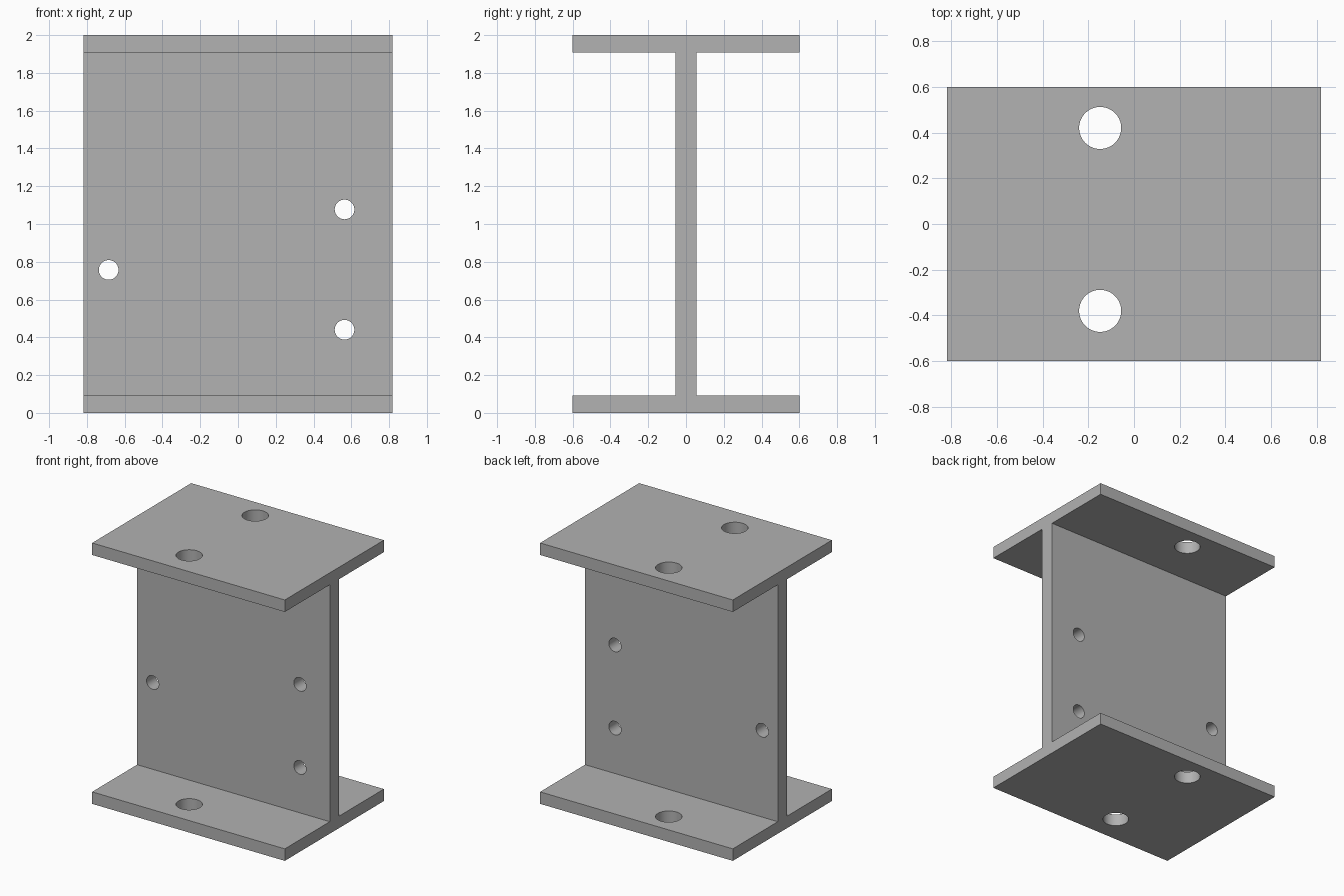
import bpy
import bmesh
from math import radians

cube = bpy.data.objects.get("Cube")
if cube:
    bpy.data.objects.remove(cube, do_unlink=True)

HALF_LEN, HALF_WIDTH, HEIGHT = 0.817, 0.6, 2.0
FLANGE, HALF_WEB = 0.092, 0.055

steel = bpy.data.materials.new("steel_grey")
steel.use_nodes = True
colour = (0.445, 0.445, 0.445, 1)
steel.diffuse_color = colour
steel.node_tree.nodes["Principled BSDF"].inputs["Base Color"].default_value = colour


# I-section beam: half profile mirrored, then extruded along x
half = [(HALF_WIDTH, 0), (HALF_WIDTH, FLANGE), (HALF_WEB, FLANGE),
        (HALF_WEB, HEIGHT - FLANGE), (HALF_WIDTH, HEIGHT - FLANGE), (HALF_WIDTH, HEIGHT)]
profile = half + [(-y, z) for y, z in reversed(half)]

bm = bmesh.new()
end = bm.faces.new([bm.verts.new((-HALF_LEN, y, z)) for y, z in profile])
extruded = bmesh.ops.extrude_face_region(bm, geom=[end])["geom"]
bmesh.ops.translate(bm, vec=(2 * HALF_LEN, 0, 0),
                    verts=[v for v in extruded if isinstance(v, bmesh.types.BMVert)])
bmesh.ops.recalc_face_normals(bm, faces=bm.faces)
mesh = bpy.data.meshes.new("i_beam")
bm.to_mesh(mesh)
bm.free()
mesh.materials.append(steel)
beam = bpy.data.objects.new("i_beam", mesh)
bpy.context.collection.objects.link(beam)


def drill(location, radius, depth, rotation=(0, 0, 0)):
    """Cut a round hole through the beam."""
    bpy.ops.mesh.primitive_cylinder_add(vertices=64, radius=radius, depth=depth,
                                        location=location, rotation=rotation)
    cutter = bpy.context.object
    cutter.name = "hole_cutter"
    cutter.hide_render = True
    cutter.data.materials.append(steel)
    bpy.context.view_layer.objects.active = beam
    mod = beam.modifiers.new("hole", 'BOOLEAN')
    mod.operation = 'DIFFERENCE'
    mod.solver = 'EXACT'
    mod.object = cutter
    bpy.ops.object.modifier_apply(modifier=mod.name)
    bpy.data.objects.remove(cutter, do_unlink=True)


# Large bolt holes through both flanges
for y in (0.42, -0.38):
    for z in (FLANGE / 2, HEIGHT - FLANGE / 2):
        drill((-0.148, y, z), 0.092, 0.3)

# Small holes through the web
for x, z in ((-0.685, 0.757), (0.564, 1.077), (0.564, 0.44)):
    drill((x, 0, z), 0.052, 0.4, (radians(90), 0, 0))

# Smooth hole walls, sharp edges
bpy.ops.object.select_all(action='DESELECT')
beam.select_set(True)
bpy.context.view_layer.objects.active = beam
bpy.ops.object.shade_smooth_by_angle(angle=radians(30))
